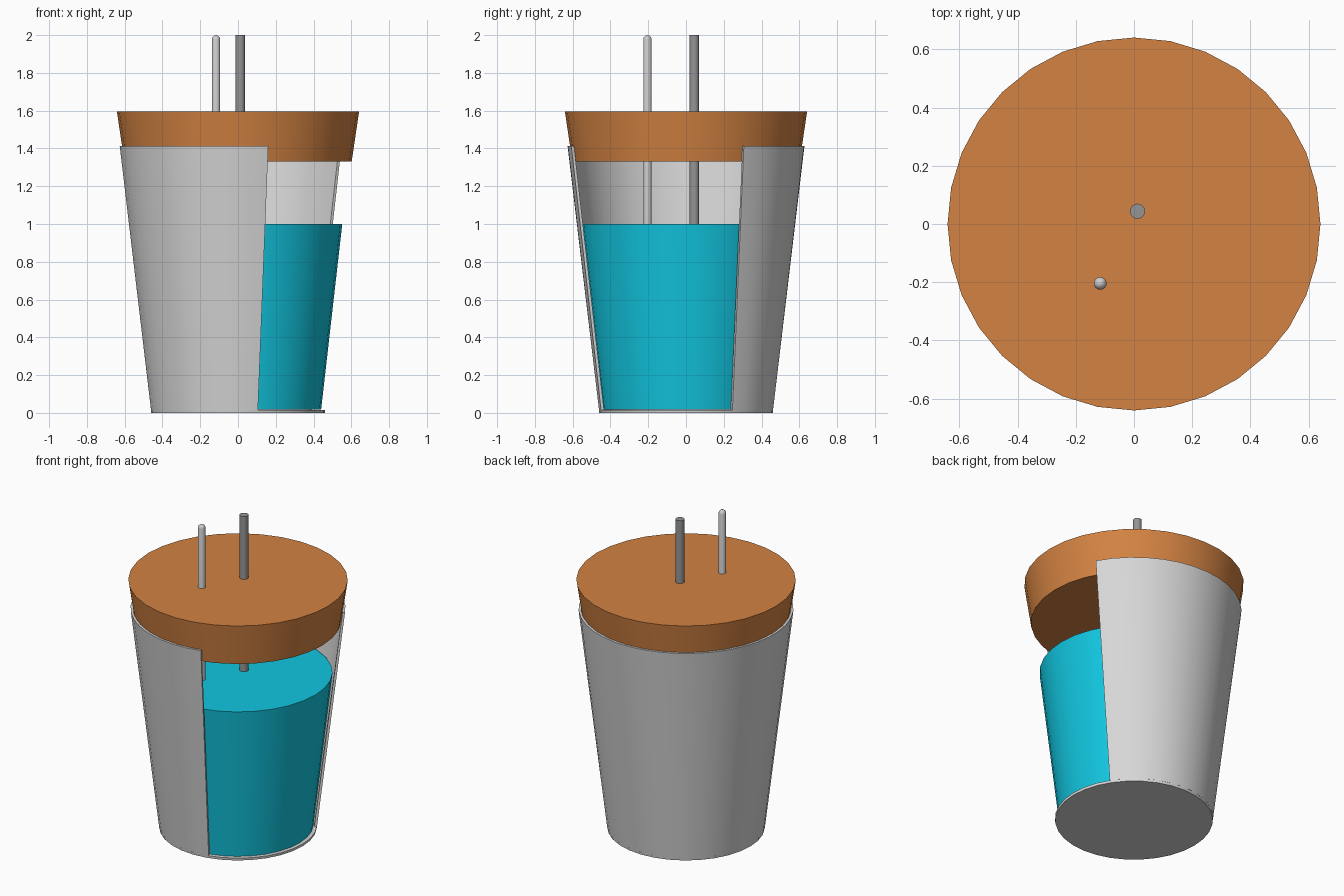
import bpy, bmesh, math

if "Cube" in bpy.data.objects:
    bpy.data.objects.remove(bpy.data.objects["Cube"])

def material(name, rgb):
    m = bpy.data.materials.new(name)
    m.diffuse_color = (*rgb, 1)
    m.use_nodes = True
    m.node_tree.nodes["Principled BSDF"].inputs["Base Color"].default_value = m.diffuse_color
    return m

CUP = material("pale grey", (0.68, 0.68, 0.68))
WATER = material("cyan", (0.006, 0.57, 0.75))
LID = material("cork orange", (0.65, 0.225, 0.055))
GLASS = material("light grey", (0.62, 0.62, 0.62))
STEEL = material("mid grey", (0.30, 0.30, 0.30))

def finish(name, bm, mat):
    bmesh.ops.recalc_face_normals(bm, faces=bm.faces)
    me = bpy.data.meshes.new(name)
    bm.to_mesh(me)
    bm.free()
    me.materials.append(mat)
    ob = bpy.data.objects.new(name, me)
    bpy.context.collection.objects.link(ob)
    bpy.ops.object.select_all(action='DESELECT')
    ob.select_set(True)
    bpy.context.view_layer.objects.active = ob
    bpy.ops.object.shade_smooth_by_angle(angle=math.radians(35))
    return ob

def turned(name, profile, mat, centre=(0, 0), sides=32):
    """Solid of revolution from (radius, height) points, capped at both ends."""
    bm = bmesh.new()
    rings = []
    for r, z in profile:
        rings.append([bm.verts.new((centre[0] + r * math.cos(2 * math.pi * i / sides),
                                    centre[1] + r * math.sin(2 * math.pi * i / sides), z))
                      for i in range(sides)])
    for a, b in zip(rings, rings[1:]):
        for i in range(sides):
            j = (i + 1) % sides
            bm.faces.new((a[i], a[j], b[j], b[i]))
    bm.faces.new(rings[0])
    bm.faces.new(rings[-1])
    return finish(name, bm, mat)

# Cup wall with a section cut away at the front right
def cup_wall():
    bm = bmesh.new()
    section = [(0.462, 0.016), (0.628, 1.412), (0.613, 1.412), (0.446, 0.016)]
    steps = 28
    columns = []
    for i in range(steps + 1):
        column = []
        for r, z in section:
            t = z / 1.412
            start = 32.2 - 3.0 * t          # edge on the right side
            end = 283.2 + 1.6 * t           # edge on the front
            a = math.radians(start + (end - start) * i / steps)
            column.append(bm.verts.new((r * math.cos(a), r * math.sin(a), z)))
        columns.append(column)
    for a, b in zip(columns, columns[1:]):
        for k in range(4):
            n = (k + 1) % 4
            bm.faces.new((a[k], b[k], b[n], a[n]))
    bm.faces.new(columns[0])
    bm.faces.new(columns[-1])
    return finish("cup_wall", bm, CUP)

cup_wall()
turned("cup_base", [(0.46, 0), (0.462, 0.016)], CUP)

# Water filling the cup and the tapered lid
turned("water", [(0.440, 0.017), (0.552, 1.0)], WATER)
turned("lid", [(0.602, 1.332), (0.641, 1.595)], LID)

# Thermometer with rounded ends
R, LOW, HIGH = 0.022, 0.3, 2.0
arc = [math.radians(d) for d in (5, 30, 60, 90)]
tip_low = [(R * math.sin(a), LOW + R * (1 - math.cos(a))) for a in arc]
tip_high = [(R * math.sin(a), HIGH - R * (1 - math.cos(a))) for a in reversed(arc)]
turned("thermometer", tip_low + tip_high, GLASS, (-0.116, -0.204), 16)

# Plain stirring rod
turned("stirring_rod", [(0.026, 0.3), (0.026, 2.0)], STEEL, (0.012, 0.044), 16)
